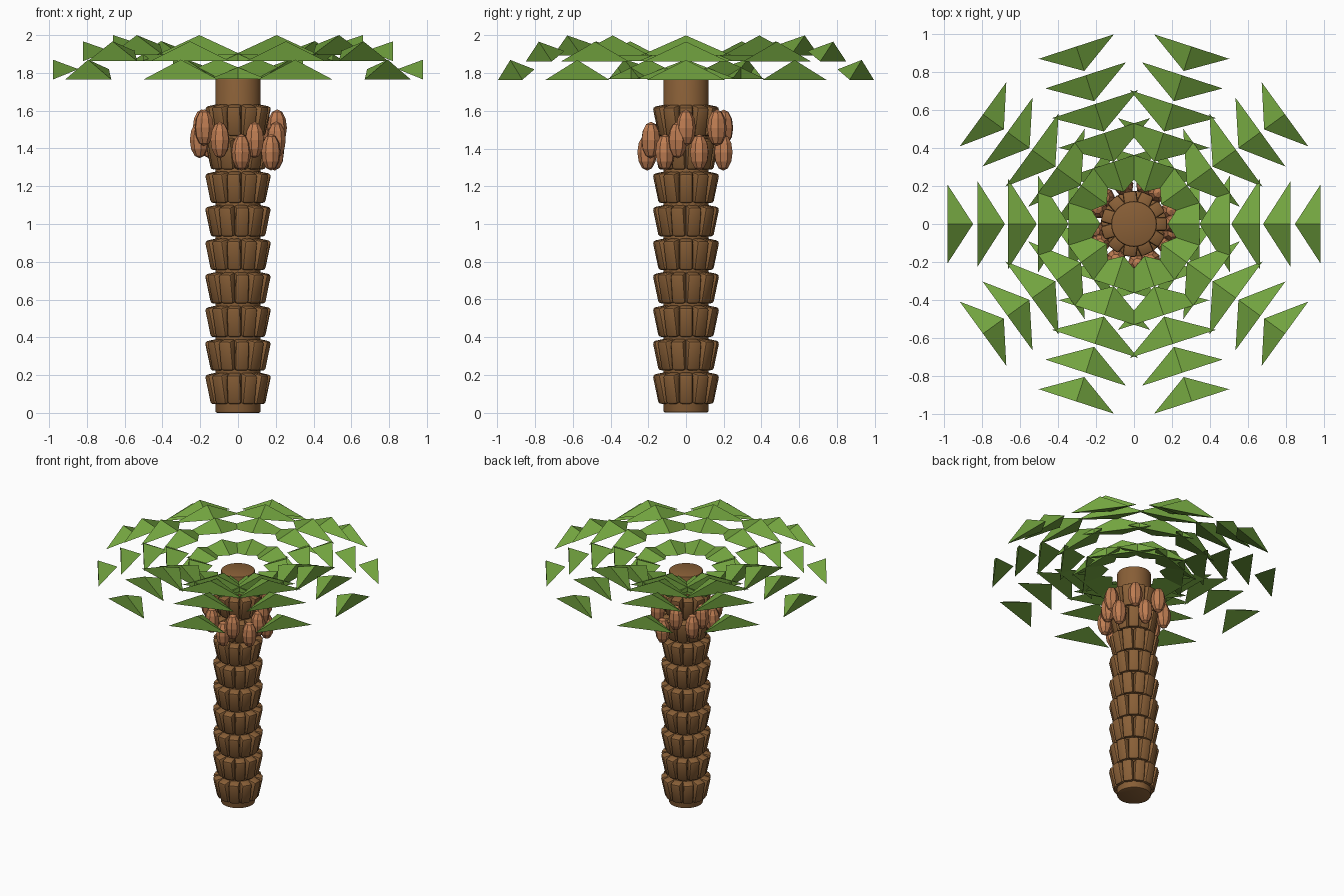
import bpy, bmesh, math
from mathutils import Matrix, Vector

cube = bpy.data.objects.get("Cube")
if cube:
    bpy.data.objects.remove(cube, do_unlink=True)


def material(name, rgb):
    m = bpy.data.materials.new(name)
    m.use_nodes = True
    m.diffuse_color = (*rgb, 1)
    m.node_tree.nodes["Principled BSDF"].inputs["Base Color"].default_value = (*rgb, 1)
    return m


BARK = material("bark brown", (0.25, 0.115, 0.038))
FRUIT = material("fruit orange brown", (0.52, 0.205, 0.085))
LEAF = material("leaf green", (0.17, 0.37, 0.05))


def finish(name, bm, mat, smooth=False):
    mesh = bpy.data.meshes.new(name)
    bmesh.ops.recalc_face_normals(bm, faces=bm.faces)
    bm.to_mesh(mesh)
    bm.free()
    mesh.materials.append(mat)
    obj = bpy.data.objects.new(name, mesh)
    bpy.context.collection.objects.link(obj)
    if smooth:
        bpy.ops.object.select_all(action='DESELECT')
        obj.select_set(True)
        bpy.context.view_layer.objects.active = obj
        bpy.ops.object.shade_smooth_by_angle(angle=math.radians(35))
    return obj


def spin(angle):
    return Matrix.Rotation(angle, 4, 'Z')


# Trunk: a cylinder with softened rims
HEIGHT, RADIUS = 1.79, 0.12
bm = bmesh.new()
bmesh.ops.create_cone(bm, cap_ends=True, segments=32, radius1=RADIUS, radius2=RADIUS,
                      depth=HEIGHT, matrix=Matrix.Translation((0, 0, HEIGHT / 2)))
rims = [e for e in bm.edges if abs(e.verts[0].co.z - e.verts[1].co.z) < 0.01]
bmesh.ops.bevel(bm, geom=rims, offset=0.01, segments=2, affect='EDGES', profile=0.5)
finish("trunk", bm, BARK, smooth=True)

# Bark scales: staggered rings of rounded blocks leaning outward
ROWS, PER_ROW = 9, 11
bm = bmesh.new()
for row in range(ROWS):
    for i in range(PER_ROW):
        turn = (i + 0.5 * (row % 2)) * math.tau / PER_ROW
        place = (spin(turn) @ Matrix.Translation((0.12, 0, 0.13 + 0.1775 * row))
                 @ Matrix.Rotation(math.radians(12), 4, 'Y')
                 @ Matrix.Diagonal((0.08, 0.074, 0.16, 1)))
        bmesh.ops.create_cube(bm, size=1, matrix=place)
bmesh.ops.bevel(bm, geom=bm.edges[:], offset=0.015, segments=2, affect='EDGES', profile=0.5)
finish("bark_scales", bm, BARK, smooth=True)

# Fruit: long pods spread by the golden angle over three levels
bm = bmesh.new()
for i in range(14):
    place = (spin(math.radians(137.5) * i)
             @ Matrix.Translation((0.207, 0, 1.51 - 0.065 * (i % 3)))
             @ Matrix.Diagonal((0.052, 0.052, 0.097, 1)))
    bmesh.ops.create_uvsphere(bm, u_segments=8, v_segments=6, radius=1, matrix=place)
finish("fruit_pods", bm, FRUIT)

# Fronds: ten arching rows of separate three-sided leaflets pointing inward
FRONDS, LEAFLETS = 10, 5
for f in range(FRONDS):
    bm = bmesh.new()
    for i in range(LEAFLETS):
        r = 0.98 - 0.159 * i
        top = 2.0 - 1.27 * (r - 0.66) ** 2
        half = 0.208 + 0.015 * i
        corners = [Vector((r, 0, top)), Vector((r, half, top - 0.105)),
                   Vector((r, -half, top - 0.105)),
                   Vector((r - 0.135 - 0.008 * i, 0, top - 0.05))]
        v = [bm.verts.new(spin(f * math.tau / FRONDS) @ c) for c in corners]
        for a, b, c in ((0, 1, 2), (0, 1, 3), (0, 2, 3), (1, 2, 3)):
            bm.faces.new((v[a], v[b], v[c]))
    finish(f"frond_{f + 1}", bm, LEAF)
